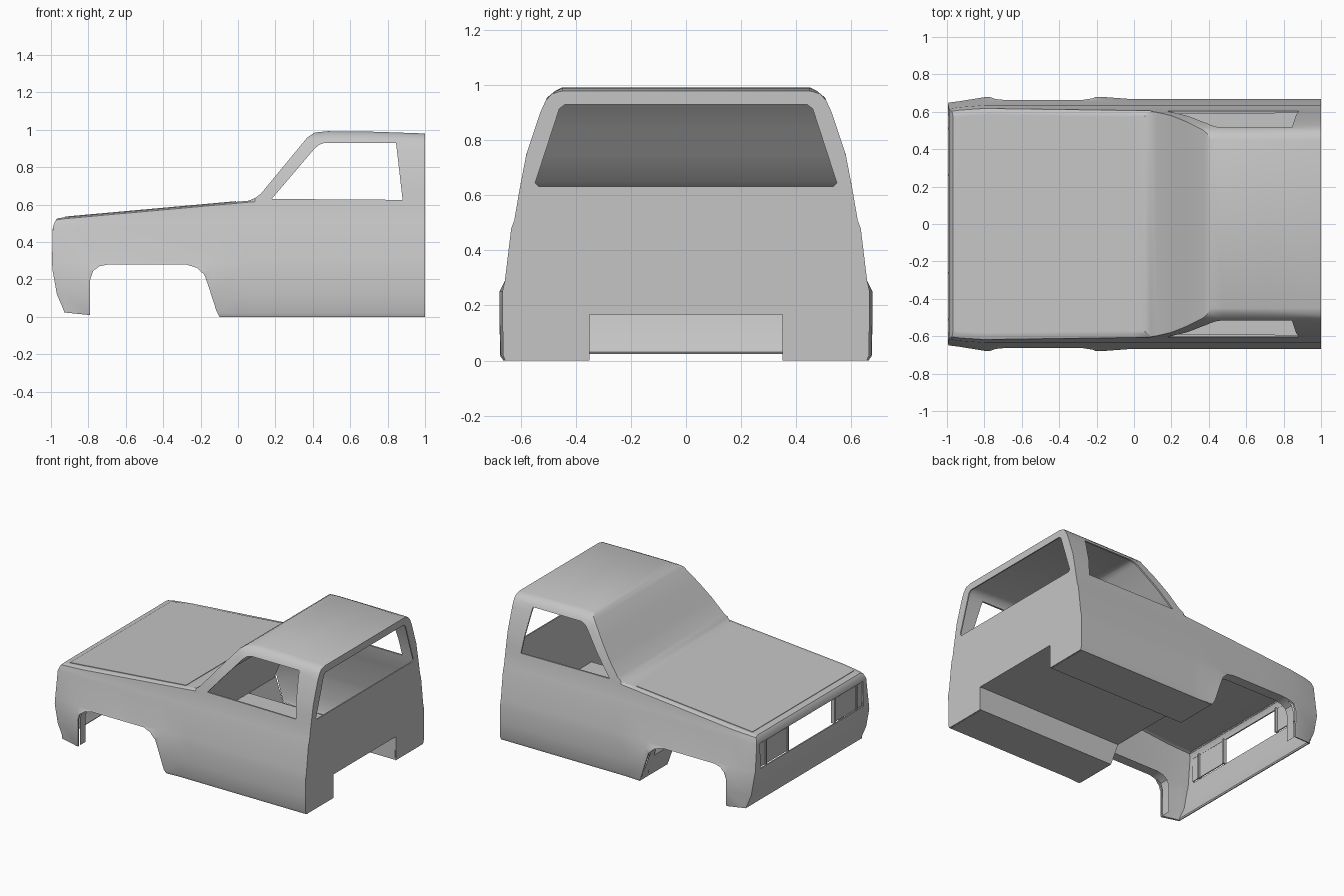
import bpy, bmesh, math

if "Cube" in bpy.data.objects:
    bpy.data.objects.remove(bpy.data.objects["Cube"])

paint = bpy.data.materials.new("grey body")
paint.diffuse_color = (0.56, 0.56, 0.56, 1)
paint.use_nodes = True
paint.node_tree.nodes["Principled BSDF"].inputs["Base Color"].default_value = paint.diffuse_color


def lerp(table, v):
    if v <= table[0][0]:
        return table[0][1]
    for (a, p), (b, q) in zip(table, table[1:]):
        if v <= b:
            return p + (q - p) * (v - a) / (b - a)
    return table[-1][1]


def make(name, verts, faces):
    me = bpy.data.meshes.new(name)
    bm = bmesh.new()
    vs = [bm.verts.new(v) for v in verts]
    for f in faces:
        bm.faces.new([vs[i] for i in f])
    bmesh.ops.remove_doubles(bm, verts=bm.verts, dist=0.0003)
    bmesh.ops.recalc_face_normals(bm, faces=bm.faces)
    bm.to_mesh(me)
    bm.free()
    me.materials.append(paint)
    ob = bpy.data.objects.new(name, me)
    bpy.context.collection.objects.link(ob)
    return ob


def prism(name, pts, place):
    """Closed prism: place(a, b, side) maps a 2D outline to each end."""
    n = len(pts)
    verts = [place(a, b, s) for s in (0, 1) for a, b in pts]
    faces = [list(range(n)), list(range(2 * n - 1, n - 1, -1))]
    faces += [(i, (i + 1) % n, n + (i + 1) % n, n + i) for i in range(n)]
    return make(name, verts, faces)


def box(name, lo, hi):
    return prism(name, [(lo[0], lo[1]), (hi[0], lo[1]), (hi[0], hi[1]), (lo[0], hi[1])],
                 lambda a, b, s: (a, b, hi[2] if s else lo[2]))


def smooth(ob, angle=30):
    bpy.ops.object.select_all(action='DESELECT')
    bpy.context.view_layer.objects.active = ob
    ob.select_set(True)
    bpy.ops.object.shade_smooth_by_angle(angle=math.radians(angle))


# Shape rules: half width by height, hood line, roof line, nose curve
WIDTH = [(0, .657), (.02, .665), (.25, .667), (.29, .658), (.48, .635), (.52, .62), (.62, .605),
         (.75, .58), (.9, .53), (.955, .505), (.98, .475), (.992, .45)]
ROOF = [(.08, .628), (.12, .655), (.37, .958), (.41, .985), (.48, .992), (.7, .99), (1, .98)]
NOSE = [(.03, -.93), (.06, -.955), (.15, -.975), (.27, -.995), (.48, -.99), (.5, -.985), (.53, -.965)]


def hood(x):
    return .522 + .09 * (min(x, .08) + .95) if x < .08 else .615


def half_width(x, z):
    y = lerp(WIDTH, z)
    if z < .29:
        y += lerp([(-.9, 0), (-.8, .011), (-.15, .011), (-.02, 0)], x)
    return y - lerp([(-.99, .018), (-.85, 0)], x)


# Cab and nose shell: loft of cross-sections along x
stations = [-1, -.93, -.8, -.5, -.15, 0, .06, .09, .12, .2, .28, .37, .39, .41, .48, .7, 1]
low = [0, .02, .12, .25, .29, .48, .51]
up = [.15, .36, .6, .78, .9, .97, 1]
rings = []
for i, x in enumerate(stations):
    half = []
    for z in low:
        if x < -.75:
            z = max(z, .03 - .02 * (x + 1) / .2)
        half.append((x, half_width(x, z), z))
    h = hood(x)
    half.append((x, half_width(x, h), h))
    for t in up:
        if x < .08:
            half.append((x, half_width(x, h) - .035 * t, h + .008 * math.sin(t * 1.57)))
        else:
            top = lerp(ROOF, x)
            z = h + t * (top - h)
            y = half_width(x, z)
            if x > .4 and t == 1:
                y = .45
            half.append((x, y, z))
    if i == 0:
        half = [(lerp(NOSE, z), y, z) for _, y, z in half]
    rings.append(half + [(a, -b, c) for a, b, c in reversed(half)])
n = len(rings[0])
faces = []
for i in range(len(stations) - 1):
    a, b = i * n, (i + 1) * n
    faces += [(a + j, a + j + 1, b + j + 1, b + j) for j in range(n - 1)]
for s in (0, (len(stations) - 1) * n):                 # nose and rear wall
    faces += [(s + j, s + j + 1, s + n - 2 - j, s + n - 1 - j) for j in range(n // 2 - 1)]
faces.append((0, n, 2 * n - 1, n - 1))                 # lower lip of the nose
body = make("cab_body", [p for r in rings for p in r], faces)
roof_face = max(body.data.polygons, key=lambda p: p.center.z)
if roof_face.normal.z < 0:
    body.data.flip_normals()
mod = body.modifiers.new("thickness", 'SOLIDIFY')
mod.thickness = .012
mod.offset = -1

# Openings: side windows, rear window, wheel arches, grille, rear underside
ARCH = [(-.79, .0), (-.79, .2), (-.775, .245), (-.74, .27), (-.69, .28), (-.28, .28), (-.22, .262),
        (-.18, .225), (-.16, .17), (-.115, .03), (-.1, .0)]
across = lambda a, b, s: (a, -1 + 2 * s, b)
cutters = [
    prism("side_window_cutter", [(.18, .63), (.88, .625), (.845, .93), (.465, .93), (.435, .92), (.41, .9)], across),
    prism("wheel_arch_cutter", [(-.79, -.1)] + ARCH + [(-.1, -.1)], across),
    prism("rear_window_cutter", [(-.535, .632), (.535, .632), (.548, .645), (.46, .915), (.44, .93),
                                 (-.44, .93), (-.46, .915), (-.548, .645)],
          lambda a, b, s: (.9 + .3 * s, a, b)),
    box("grille_cutter", (-1.1, -.58, .295), (-.94, .58, .472)),
    box("rear_gap_cutter", (.9, -.35, -.1), (1.1, .35, .168)),
]
bpy.context.view_layer.objects.active = body
bpy.ops.object.modifier_apply(modifier="thickness")
for c in cutters:
    m = body.modifiers.new("cut", 'BOOLEAN')
    m.operation = 'DIFFERENCE'
    m.solver = 'EXACT'
    m.object = c
    bpy.ops.object.modifier_apply(modifier="cut")
    bpy.data.objects.remove(c)
smooth(body)

# Hood panel, a thin plate leaving a fine seam around it
lift = lambda x, d: hood(x) + .0075 + d
prism("hood_panel", [(-.925, -.572), (-.01, -.572), (-.01, .572), (-.925, .572)],
      lambda a, b, s: (a, b, lift(a, .004 * s)))

# Underbody: boxed sills either side of a raised floor
sect = [(.652, .002), (.35, .002), (.35, .17), (-.35, .17), (-.35, .002), (-.652, .002)]
verts = [(-.1 - .35 * z, y, z) for y, z in sect] + [(.99, y, z) for y, z in sect]
make("floor_and_sills", verts, [(i, i + 1, i + 7, i + 6) for i in range(5)])

# Firewall between floor and windscreen base
make("firewall", [(-.16, -.64, .17), (-.16, .64, .17), (.03, .6, .6), (.03, -.6, .6)], [(0, 1, 2, 3)])

for side, tag in ((1, "left"), (-1, "right")):
    # Front closing plate of each sill
    make(tag + "_sill_front", [(-.1, side * .35, 0), (-.1, side * .655, 0),
                               (-.16, side * .655, .17), (-.16, side * .35, .17)], [(0, 1, 2, 3)])
    # Wheel arch flange
    k = len(ARCH)
    pts = [(x, side * y, max(z, .012 if x < -.7 else 0)) for y in (.655, .59) for x, z in ARCH]
    smooth(make(tag + "_arch_flange", pts, [(i, i + 1, k + i + 1, k + i) for i in range(k - 1)]))
    # Recessed headlight panels and their dividers
    for name, y0, y1 in (("headlight_panel", .27, .505), ("marker_panel", .515, .578)):
        a, b = sorted((side * y0, side * y1))
        box(f"{tag}_{name}", (-.985, a, .3), (-.977, b, .467))
    for y in (.262, .51):
        a, b = sorted((side * (y - .006), side * (y + .006)))
        box(f"{tag}_lamp_divider", (-.993, a, .294), (-.965, b, .473))
